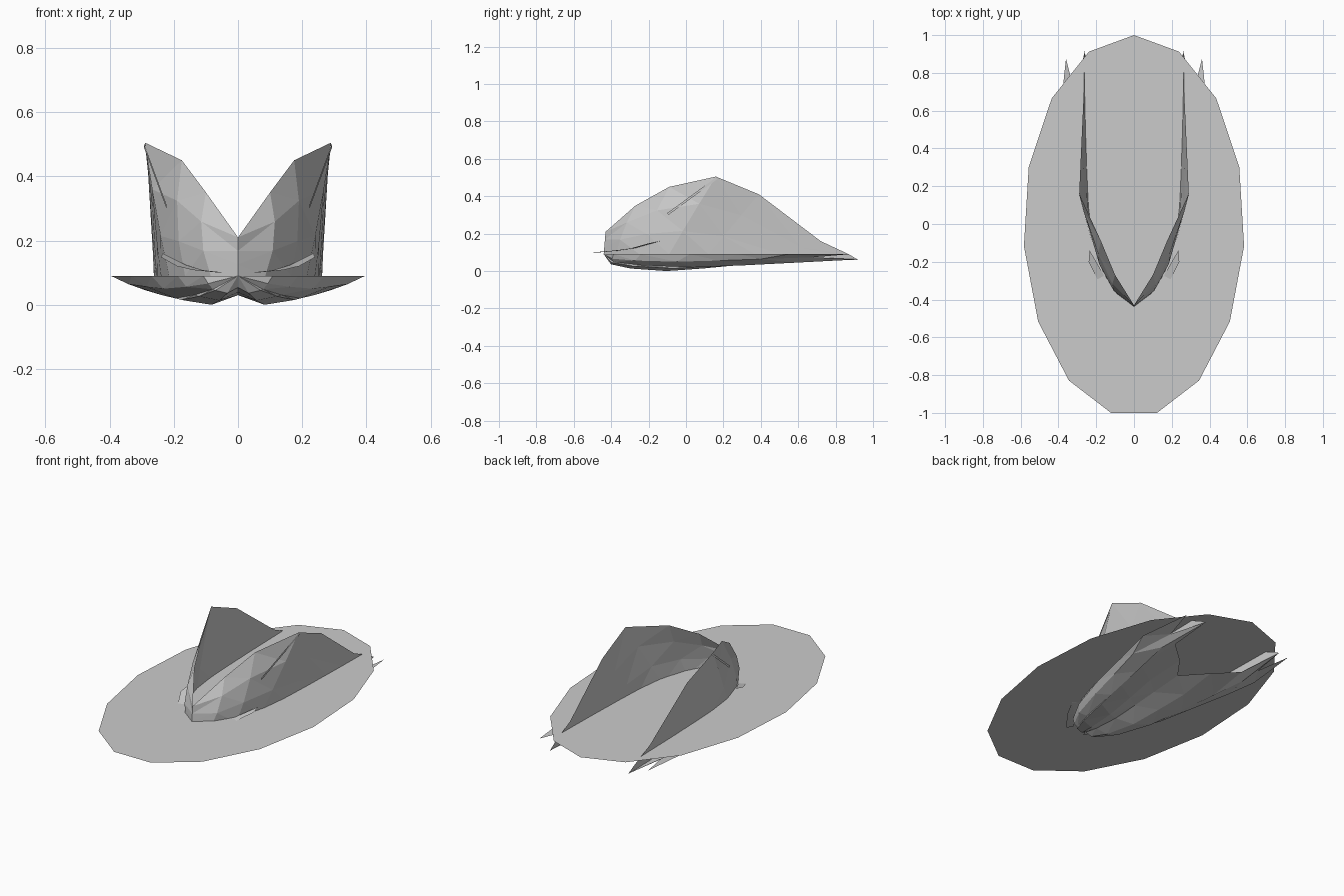
import bpy
import bmesh
from math import sin, cos, tau
from mathutils import Vector

default_cube = bpy.data.objects.get("Cube")
if default_cube:
    bpy.data.objects.remove(default_cube, do_unlink=True)

DISC_Z = 0.122  # height of the flat disc
HULL_TOP = 0.09  # rim height of the hull below it

# Single plain grey
grey = bpy.data.materials.new("plain grey")
grey.use_nodes = True
colour = (0.6, 0.6, 0.6, 1)
grey.diffuse_color = colour
grey.node_tree.nodes["Principled BSDF"].inputs["Base Color"].default_value = colour


def finish(name, bm, mirrored):
    """Turn a bmesh into a grey object, optionally mirrored across x."""
    mesh = bpy.data.meshes.new(name)
    bm.to_mesh(mesh)
    bm.free()
    mesh.materials.append(grey)
    obj = bpy.data.objects.new(name, mesh)
    bpy.context.collection.objects.link(obj)
    if mirrored:
        mirror = obj.modifiers.new("mirror", "MIRROR")
        mirror.use_axis[0] = True
        mirror.merge_threshold = 0.0005


def add_sheet(name, rows):
    """Skin a grid of points with flat faces and mirror it."""
    bm = bmesh.new()
    grid = [[bm.verts.new(point) for point in row] for row in rows]
    for lower, upper in zip(grid, grid[1:]):
        for i in range(len(lower) - 1):
            bm.faces.new((lower[i], lower[i + 1], upper[i + 1], upper[i]))
    bmesh.ops.remove_doubles(bm, verts=bm.verts, dist=0.0005)
    bmesh.ops.triangulate(bm, faces=bm.faces)
    finish(name, bm, True)


# Flat oval disc with fifteen sides
bm = bmesh.new()
sides = 15
rim = []
for i in range(sides):
    angle = -tau * i / sides
    rim.append(bm.verts.new((0.586 * sin(angle), 1.011 * cos(angle) - 0.011, DISC_Z)))
bm.faces.new(rim)
finish("disc", bm, False)

# Tall sails that meet at the nose, sweep back and run down into tail fins
base = [Vector(p) for p in (
    (0, -.44, .09), (.085, -.375, .09), (.165, -.25, .09), (.215, -.09, .09),
    (.24, .12, .09), (.25, .42, .06), (.26, .92, .06))]
top = [Vector(p) for p in (
    (0, -.43, .21), (.1, -.27, .35), (.175, -.09, .45), (.29, .16, .505),
    (.28, .39, .41), (.265, .72, .16), (.262, .87, .09))]
bulge = [0, .022, .02, .004, 0, 0, 0]
sail_rows = []
for t in (0, 0.3, 0.65, 1):
    swell = 4 * t * (1 - t)
    sail_rows.append([b.lerp(a, t) + Vector((out * swell, -out * swell / 2, 0))
                      for b, a, out in zip(base, top, bulge)])
add_sheet("sails", sail_rows)

# Slim strip lying along each sail
start, end = Vector((.222, -.1, .31)), Vector((.292, .16, .5))
offset = Vector((.001, .006, -.01))
add_sheet("sail_strips", [[start, end], [start + offset, end + offset]])

# Shallow twin-lobed hull with pointed tails under the disc
nose_y = -.44
keel_lines = [(0, .37, .06), (.11, .52, .09), (.235, .63, .075),
              (.26, .92, .07), (.31, .68, .04), (.36, .875, 0)]  # end x, end y, depth
stations = [(0, 0, 0), (.04, .3, .6), (.15, .52, .85), (.35, .75, 1),
            (.55, .92, .85), (.75, 1.1, .65), (1, 1, .4)]  # along, width, depth
add_sheet("hull", [[(x * width, nose_y + along * (y - nose_y), HULL_TOP - depth * fullness)
                    for x, y, depth in keel_lines]
                   for along, width, fullness in stations])

# Thin curved blades sweeping out from beneath the nose
outer = [(.06, -.5, .1), (.14, -.4, .108), (.19, -.3, .12), (.24, -.2, .148), (.235, -.14, .16)]
inner = [(.04, -.46, .1), (.11, -.37, .108), (.16, -.27, .123), (.2, -.2, .143), (.235, -.14, .16)]
add_sheet("nose_blades", [outer, inner])
